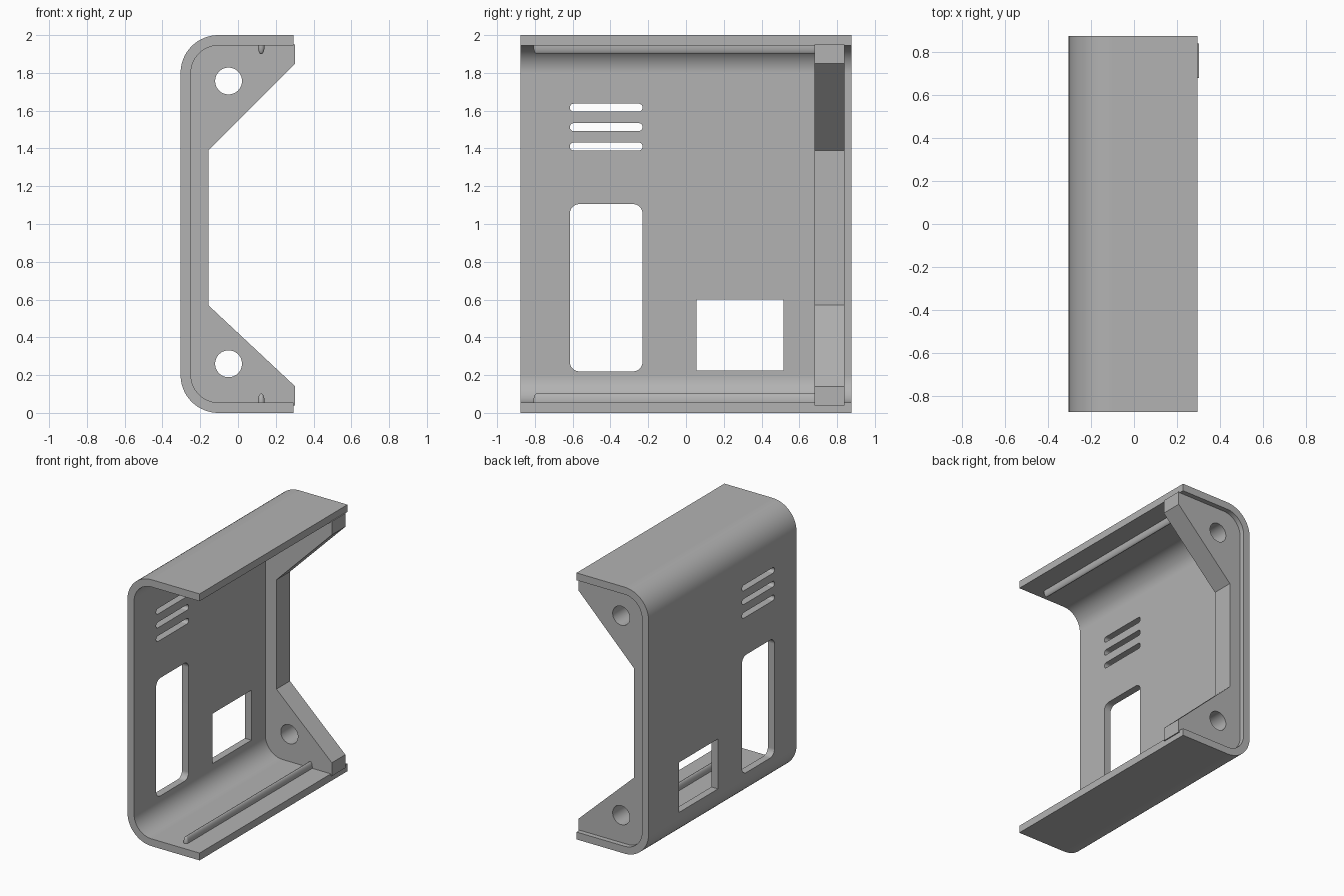
import bpy, bmesh
from math import sin, cos, pi
from mathutils import Vector

cube = bpy.data.objects.get("Cube")
if cube:
    bpy.data.objects.remove(cube, do_unlink=True)

GREY = (0.45, 0.45, 0.45, 1)
mat = bpy.data.materials.new("plain grey")
mat.use_nodes = True
mat.diffuse_color = GREY
bsdf = mat.node_tree.nodes["Principled BSDF"]
bsdf.inputs["Base Color"].default_value = GREY

LEFT, RIGHT, DEPTH = -0.304, 0.295, 0.877
WALL, OUTER_R = 0.055, 0.2
INNER_R = OUTER_R - WALL


def finish(name, bm):
    """Turn a bmesh into a named object with the shared material."""
    bmesh.ops.recalc_face_normals(bm, faces=bm.faces)
    me = bpy.data.meshes.new(name)
    bm.to_mesh(me)
    bm.free()
    me.materials.append(mat)
    ob = bpy.data.objects.new(name, me)
    bpy.context.collection.objects.link(ob)
    return ob


def rounded(corners, steps=16):
    """Outline from (u, v, radius) right-angle corners."""
    out = []
    for i, (u, v, r) in enumerate(corners):
        p = Vector((u, v))
        if r == 0:
            out.append(p)
            continue
        a = (Vector(corners[i - 1][:2]) - p).normalized()
        b = (Vector(corners[(i + 1) % len(corners)][:2]) - p).normalized()
        c = p + r * (a + b)
        for k in range(steps + 1):
            t = k / steps * pi / 2
            out.append(c - r * (b * cos(t) + a * sin(t)))
    return out


def rect(u0, u1, v0, v1, r=0):
    return rounded([(u0, v0, r), (u1, v0, r), (u1, v1, r), (u0, v1, r)])


def prism(name, outline, axis, lo, hi):
    """Extrude an outline along x (outline is y,z) or y (outline is x,z)."""
    def place(p, d):
        return (d, p[0], p[1]) if axis == "x" else (p[0], d, p[1])
    bm = bmesh.new()
    ends = [[bm.verts.new(place(p, d)) for p in outline] for d in (lo, hi)]
    for ring in ends:
        bm.faces.new(ring)
    n = len(outline)
    for i in range(n):
        j = (i + 1) % n
        bm.faces.new((ends[0][i], ends[0][j], ends[1][j], ends[1][i]))
    return finish(name, bm)


def cut(ob, cutters):
    bpy.context.view_layer.objects.active = ob
    for c in cutters:
        c.hide_render = True
        mod = ob.modifiers.new("cut", "BOOLEAN")
        mod.operation, mod.solver, mod.object = "DIFFERENCE", "EXACT", c
        bpy.ops.object.modifier_apply(modifier=mod.name)
        bpy.data.objects.remove(c, do_unlink=True)


def smooth(ob):
    bpy.ops.object.select_all(action="DESELECT")
    ob.select_set(True)
    bpy.context.view_layer.objects.active = ob
    bpy.ops.object.shade_smooth_by_angle(angle=pi / 6)
    mod = ob.modifiers.new("clean shading", "WEIGHTED_NORMAL")
    mod.keep_sharp = True


# C-shaped shell with rounded back corners
shell = prism("shell", rounded([
    (RIGHT, 0, 0), (LEFT, 0, OUTER_R), (LEFT, 2, OUTER_R), (RIGHT, 2, 0),
    (RIGHT, 2 - WALL, 0), (LEFT + WALL, 2 - WALL, INNER_R),
    (LEFT + WALL, WALL, INNER_R), (RIGHT, WALL, 0)]), "y", -DEPTH, DEPTH)

# Openings in the back wall: tall window, square window, three vent slots
openings = [rect(-0.615, -0.23, 0.22, 1.105, 0.05),
            rect(0.055, 0.515, 0.225, 0.6)]
openings += [rect(-0.615, -0.23, z - 0.021, z + 0.021, 0.0205)
             for z in (1.41, 1.513, 1.616)]
cut(shell, [prism("opening", o, "x", LEFT - 0.1, LEFT + 0.1) for o in openings])
smooth(shell)

# End bracket with sloped corner gussets, its edge buried in the shell
EMBED, TIP = 0.02, 0.303
back = LEFT + WALL - EMBED
bracket = prism("end_bracket", rounded([
    (TIP, 0.04, 0), (back, 0.04, INNER_R), (back, 1.95, INNER_R),
    (TIP, 1.95, 0), (TIP, 1.85, 0), (-0.157, 1.39, 0),
    (-0.157, 0.57, 0), (TIP, 0.14, 0)]), "y", 0.68, 0.84)
HOLE_R = 0.071
cut(bracket, [prism("screw_hole", rect(-0.05 - HOLE_R, -0.05 + HOLE_R,
                                       z - HOLE_R, z + HOLE_R, HOLE_R * 0.999),
                    "y", 0.6, 0.9) for z in (0.26, 1.757)])
smooth(bracket)


# Slim guide ribs with a rounded front end, running into the bracket
def rib(name, z):
    bm = bmesh.new()
    bmesh.ops.create_uvsphere(bm, u_segments=24, v_segments=16, radius=1)
    for v in bm.verts:
        x, h, y = v.co
        flat = (x * x + h * h) ** 0.5
        if y > 0.01:                       # straight run behind the nose
            k = 1 / flat if flat > 0.01 else 0
            v.co = (0.123 + 0.018 * x * k, 0.7, z + 0.045 * h * k)
        else:
            v.co = (0.123 + 0.018 * x, -0.79 + 0.018 * y, z + 0.045 * h)
    # the straight run has coincident end rings
    bmesh.ops.remove_doubles(bm, verts=bm.verts, dist=0.0001)
    smooth(finish(name, bm))


rib("lower_rib", WALL + 0.003)
rib("upper_rib", 2 - WALL - 0.001)
